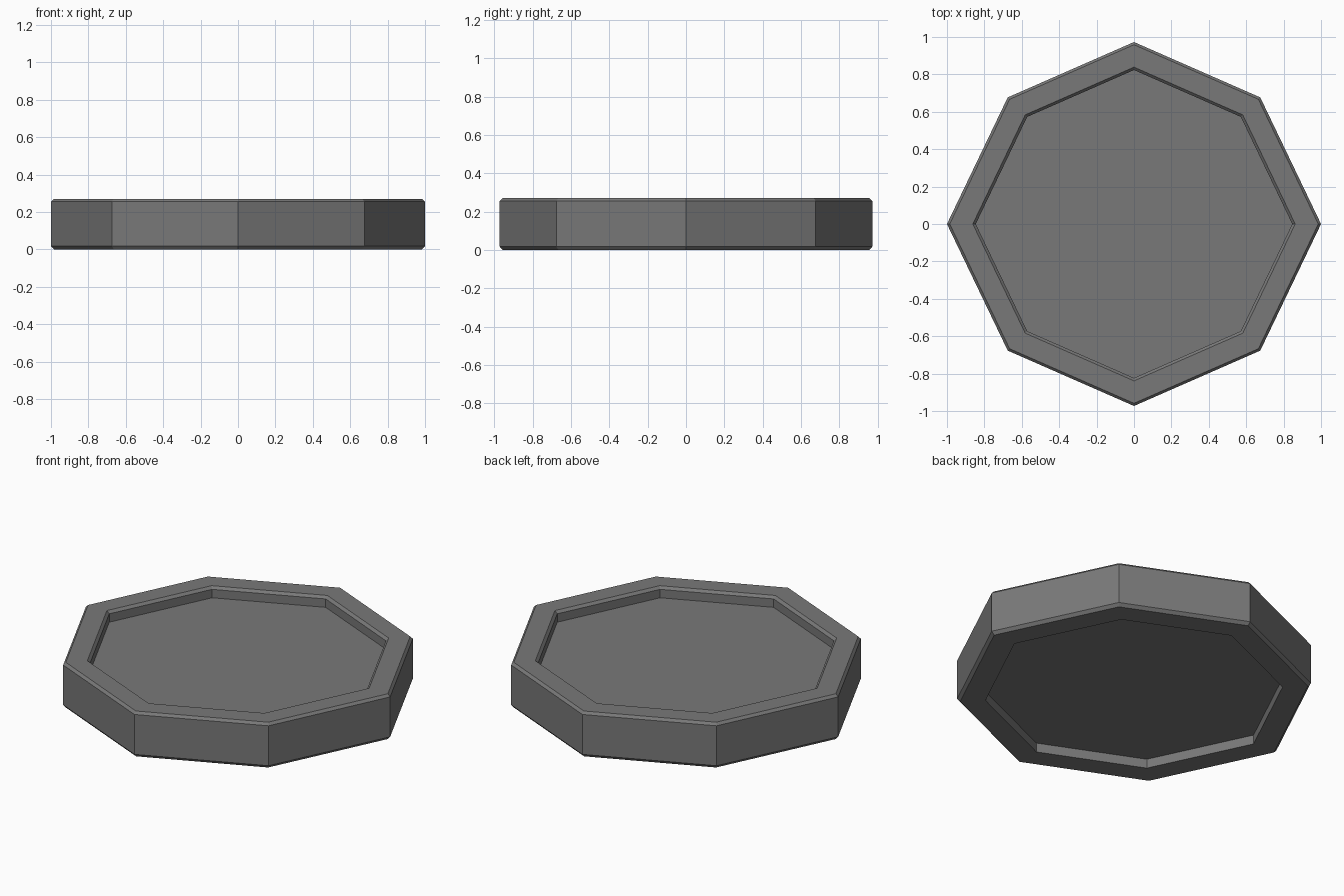
import bpy, bmesh

if "Cube" in bpy.data.objects:
    bpy.data.objects.remove(bpy.data.objects["Cube"])

# Outline of the slightly stretched octagon, first quarter mirrored around
OUTLINE = [(1, 0), (0.675, 0.677), (0, 0.973), (-0.675, 0.677),
           (-1, 0), (-0.675, -0.677), (0, -0.973), (0.675, -0.677)]

# Cross-section from underside recess to top recess: (scale, height)
SECTION = [(0.84, 0.055), (0.84, 0.0), (0.983, 0.0), (1.0, 0.018),
           (1.0, 0.255), (0.985, 0.27), (0.862, 0.27), (0.846, 0.255), (0.846, 0.205)]

grey = bpy.data.materials.new("dark grey")
grey.diffuse_color = (0.19, 0.19, 0.19, 1)
grey.use_nodes = True
grey.node_tree.nodes["Principled BSDF"].inputs["Base Color"].default_value = grey.diffuse_color

bm = bmesh.new()
rings = [[bm.verts.new((x * s, y * s, z)) for x, y in OUTLINE] for s, z in SECTION]

# Rim, chamfers and recess walls
for low, high in zip(rings, rings[1:]):
    for i in range(8):
        j = (i + 1) % 8
        bm.faces.new((low[i], low[j], high[j], high[i]))

# Recessed floors
bm.faces.new(rings[0][::-1])
bm.faces.new(rings[-1])
bmesh.ops.recalc_face_normals(bm, faces=bm.faces)

mesh = bpy.data.meshes.new("octagonal_tray")
bm.to_mesh(mesh)
bm.free()
mesh.materials.append(grey)
tray = bpy.data.objects.new("octagonal_tray", mesh)
bpy.context.collection.objects.link(tray)
